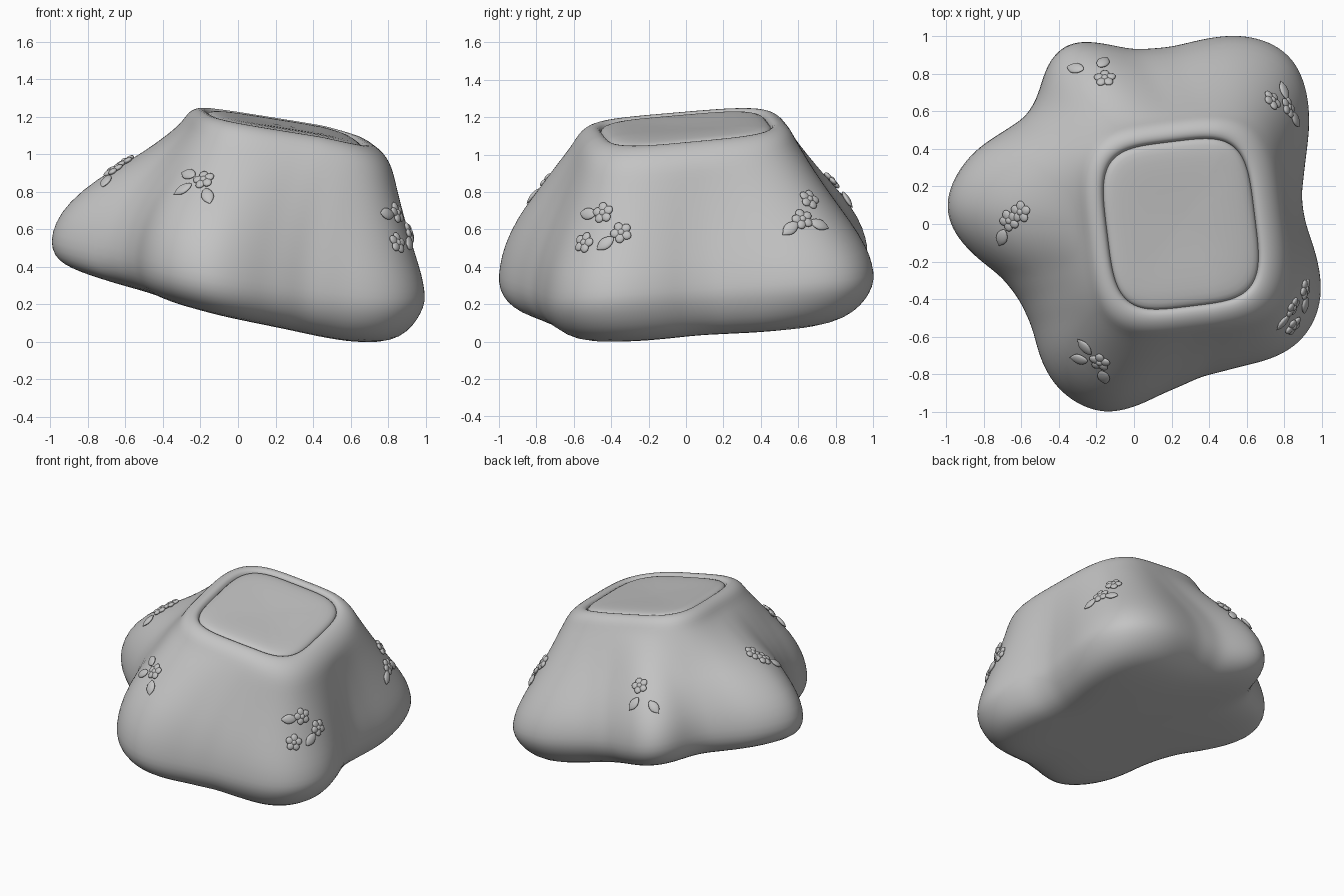
import bpy, bmesh, math
from mathutils import Vector, Matrix
from mathutils.bvhtree import BVHTree

if "Cube" in bpy.data.objects:
    bpy.data.objects.remove(bpy.data.objects["Cube"])

SEG = 120
GREY = bpy.data.materials.new("stone_grey")
GREY.diffuse_color = (0.55, 0.55, 0.55, 1)
GREY.use_nodes = True
GREY.node_tree.nodes["Principled BSDF"].inputs["Base Color"].default_value = GREY.diffuse_color

# Widest five-lobed outline, clockwise from the left lobe
OUTLINE = [(-1, .08), (-.96, .23), (-.85, .38), (-.7, .48), (-.57, .56), (-.5, .68),
           (-.47, .82), (-.4, .93), (-.3, .97), (-.15, .95), (0, .915), (.2, .93),
           (.4, .98), (.52, 1), (.7, .97), (.83, .89), (.9, .75), (.925, .57),
           (.9, .35), (.875, .15), (.9, 0), (.955, -.15), (.99, -.35), (.96, -.5),
           (.87, -.63), (.75, -.7), (.55, -.75), (.35, -.8), (.15, -.89), (0, -.965),
           (-.15, -1), (-.3, -.95), (-.42, -.85), (-.49, -.72), (-.53, -.55),
           (-.6, -.4), (-.7, -.27), (-.85, -.16), (-.95, -.05)]
BASE_C, TOP_C = Vector((.05, 0)), Vector((.25, 0))
ANGLES = [2 * math.pi * i / SEG for i in range(SEG)]


def lobed_ring():
    """Resample the outline evenly by angle and soften it."""
    polar = sorted((math.atan2(y, x - BASE_C.x) % (2 * math.pi),
                    math.hypot(x - BASE_C.x, y)) for x, y in OUTLINE)
    first, last = polar[0], polar[-1]
    polar = [(last[0] - 2 * math.pi, last[1])] + polar + [(first[0] + 2 * math.pi, first[1])]
    radii = []
    for a in ANGLES:
        for (a0, r0), (a1, r1) in zip(polar, polar[1:]):
            if a0 <= a <= a1:
                radii.append(r0 + (r1 - r0) * (a - a0) / (a1 - a0))
                break
    for _ in range(2):
        radii = [(radii[i - 1] + 2 * radii[i] + radii[(i + 1) % SEG]) / 4 for i in range(SEG)]
    return [BASE_C + Vector((math.cos(a), math.sin(a))) * r * 1.015
            for a, r in zip(ANGLES, radii)]


def square_ring(a, b, power, centre, turn=math.radians(7)):
    """Rounded square around a centre."""
    ring = []
    for t in ANGLES:
        c, s = abs(math.cos(t - turn)) / a, abs(math.sin(t - turn)) / b
        r = (c ** power + s ** power) ** (-1 / power)
        ring.append(centre + Vector((math.cos(t), math.sin(t))) * r)
    return ring


def mix(r0, r1, w):
    return [p.lerp(q, w) for p, q in zip(r0, r1)]


def flank(w):
    """Blend shoulder to lobes, fuller at front and back right, leaner at left."""
    ring = []
    for p, q, t in zip(shoulder, lobes, ANGLES):
        full = .38 * max(0, -math.sin(t)) - .15 * max(0, -math.cos(t)) ** 3
        full += .25 * max(0, math.cos(t - math.radians(50))) ** 4
        ring.append(p.lerp(q, w + full * w * (1 - w)))
    return ring


def shrink(ring, centre, k):
    return [centre + (p - centre) * k for p in ring]


def tilt(p, h, lift=0):
    """Place a flat point at height h above the sloping base plane."""
    foot = .2 * max(0, p.x - .4) ** 2 * max(0, 1 - h / .8)
    crown = .05 * min(1, max(0, (p.x + .25) / .7)) * min(1, max(0, (h - .75) / .2))
    return Vector((p.x, p.y, .19 - .24 * p.x + .065 * p.y + h + lift * p.x + foot + crown))


def finish(name, bm, subsurf=0):
    bmesh.ops.recalc_face_normals(bm, faces=bm.faces)
    for f in bm.faces:
        f.smooth = True
    me = bpy.data.meshes.new(name)
    bm.to_mesh(me)
    bm.free()
    me.materials.append(GREY)
    ob = bpy.data.objects.new(name, me)
    bpy.context.collection.objects.link(ob)
    if subsurf:
        mod = ob.modifiers.new("smooth", 'SUBSURF')
        mod.levels = mod.render_levels = subsurf
    return ob


def loft(name, rings):
    """Skin a list of (ring, height, lift) and close both ends."""
    bm = bmesh.new()
    rows = [[bm.verts.new(tilt(p, h, lift)) for p in ring] for ring, h, lift in rings]
    for r0, r1 in zip(rows, rows[1:]):
        for i in range(SEG):
            j = (i + 1) % SEG
            bm.faces.new((r0[i], r0[j], r1[j], r1[i]))
    bm.faces.new(rows[0])
    bm.faces.new(rows[-1])
    return finish(name, bm, 1)


lobes = lobed_ring()
shoulder = square_ring(.54, .58, 3.6, Vector((.262, -.01)))
opening = square_ring(.395, .44, 4, TOP_C)

# Body: underside, rounded foot, flank, lip and inner wall
rings = [(shrink(lobes, BASE_C, k), h, l) for k, h, l in
         [(.05, .0, 0), (.3, 0, 0), (.6, .002, 0), (.76, .013, .01), (.86, .037, .025),
          (.93, .078, .05), (.975, .13, .07)]]
rings += [(flank(w), h, l) for w, h, l in
          [(1, .2, .07), (.965, .29, .05), (.88, .39, .03), (.68, .53, 0), (.45, .66, 0),
           (.22, .8, 0), (.09, .88, 0), (0, .935, 0)]]
rings += [(mix(shoulder, opening, w), h, 0) for w, h in
          [(.18, .98), (.4, 1.01), (.65, 1.026), (.87, 1.024), (1, 1.008), (1.03, .95)]]
rings += [(shrink(opening, TOP_C, k), .93, 0) for k in (.8, .4, .05)]
body = loft("lobed_body", rings)

# Softly domed pad sunk in the top opening
loft("top_pad", [(shrink(opening, TOP_C, k), h, 0) for k, h in
                 [(.05, .95), (.9, .95), (1.01, .97), (1.01, 1.006), (.94, 1.022),
                  (.8, 1.028), (.55, 1.026), (.3, 1.022), (.05, 1.02)]])


def flower_mesh():
    bm = bmesh.new()
    for i in range(5):
        m = (Matrix.Rotation(i * math.tau / 5, 4, 'Z') @ Matrix.Translation((.031, 0, .006))
             @ Matrix.Diagonal((.029, .025, .013, 1)))
        bmesh.ops.create_uvsphere(bm, u_segments=16, v_segments=8, radius=1, matrix=m)
    m = Matrix.Translation((0, 0, .012)) @ Matrix.Diagonal((.018, .018, .012, 1))
    bmesh.ops.create_uvsphere(bm, u_segments=16, v_segments=8, radius=1, matrix=m)
    return bm


def leaf_mesh():
    bm = bmesh.new()
    bmesh.ops.create_uvsphere(bm, u_segments=20, v_segments=12, radius=1,
                              matrix=Matrix.Rotation(math.pi / 2, 4, 'Y'))
    for v in bm.verts:
        taper = max(0, 1 - v.co.x ** 2) ** (.6 if v.co.x > 0 else .2)
        v.co = (v.co.x * .056, v.co.y * taper * .033, v.co.z * taper * .014 + .006)
    return bm


bpy.context.view_layer.update()
surface = BVHTree.FromObject(body, bpy.context.evaluated_depsgraph_get())

# View axes for placing: (horizontal, vertical, towards the outside)
X, Y, Z = Vector((1, 0, 0)), Vector((0, 1, 0)), Vector((0, 0, 1))
TOP, SIDE = (X, Y, Z), (Y, Z, X)
# Flowers (u, v) and leaves (u, v, pointing angle in degrees) of each cluster
CLUSTERS = [
    ("left", TOP, [(-.6, .065), (-.66, .02)], [(-.7, -.07, 250)]),
    ("front", TOP, [(-.18, -.73)], [(-.26, -.65, 130), (-.29, -.715, 170), (-.16, -.81, 290)]),
    ("right_front", SIDE, [(-.44, .72), (-.345, .615), (-.54, .56)],
     [(-.52, .715, 175), (-.43, .555, 215)]),
    ("right_back", SIDE, [(.655, .79), (.62, .685)], [(.555, .635, 220), (.71, .655, 340)]),
    ("back", TOP, [(-.155, .77)], [(-.31, .825, 170), (-.165, .855, 50)]),
]
shared = {}


def place(kind, maker, name, axes, u, v, angle):
    right, up, out = axes
    pos, normal, _, _ = surface.ray_cast(right * u + up * v + out * 3, -out)
    if pos is None:
        return
    if normal.dot(out) < 0:
        normal = -normal
    a = math.radians(angle)
    along = right * math.cos(a) + up * math.sin(a)
    # slide along the view direction so the heading stays true in that view
    along = (along - out * (along.dot(normal) / max(.2, out.dot(normal)))).normalized()
    side = normal.cross(along)
    if kind not in shared:
        ob = finish(name, maker())
        shared[kind] = ob.data
    else:
        ob = bpy.data.objects.new(name, shared[kind])
        bpy.context.collection.objects.link(ob)
    m = Matrix((along, side, normal)).transposed().to_4x4()
    m.translation = pos + normal * .004
    ob.matrix_world = m


for label, axes, flowers, leaves in CLUSTERS:
    for i, (u, v) in enumerate(flowers):
        place("flower", flower_mesh, f"{label}_flower_{i + 1}", axes, u, v, 90 + 25 * i)
    for i, (u, v, a) in enumerate(leaves):
        place("leaf", leaf_mesh, f"{label}_leaf_{i + 1}", axes, u, v, a)

# Stand everything on the ground
bpy.context.view_layer.update()
ev = body.evaluated_get(bpy.context.evaluated_depsgraph_get())
low = min(v.co.z for v in ev.data.vertices)
for ob in bpy.context.scene.objects:
    ob.location.z -= low
